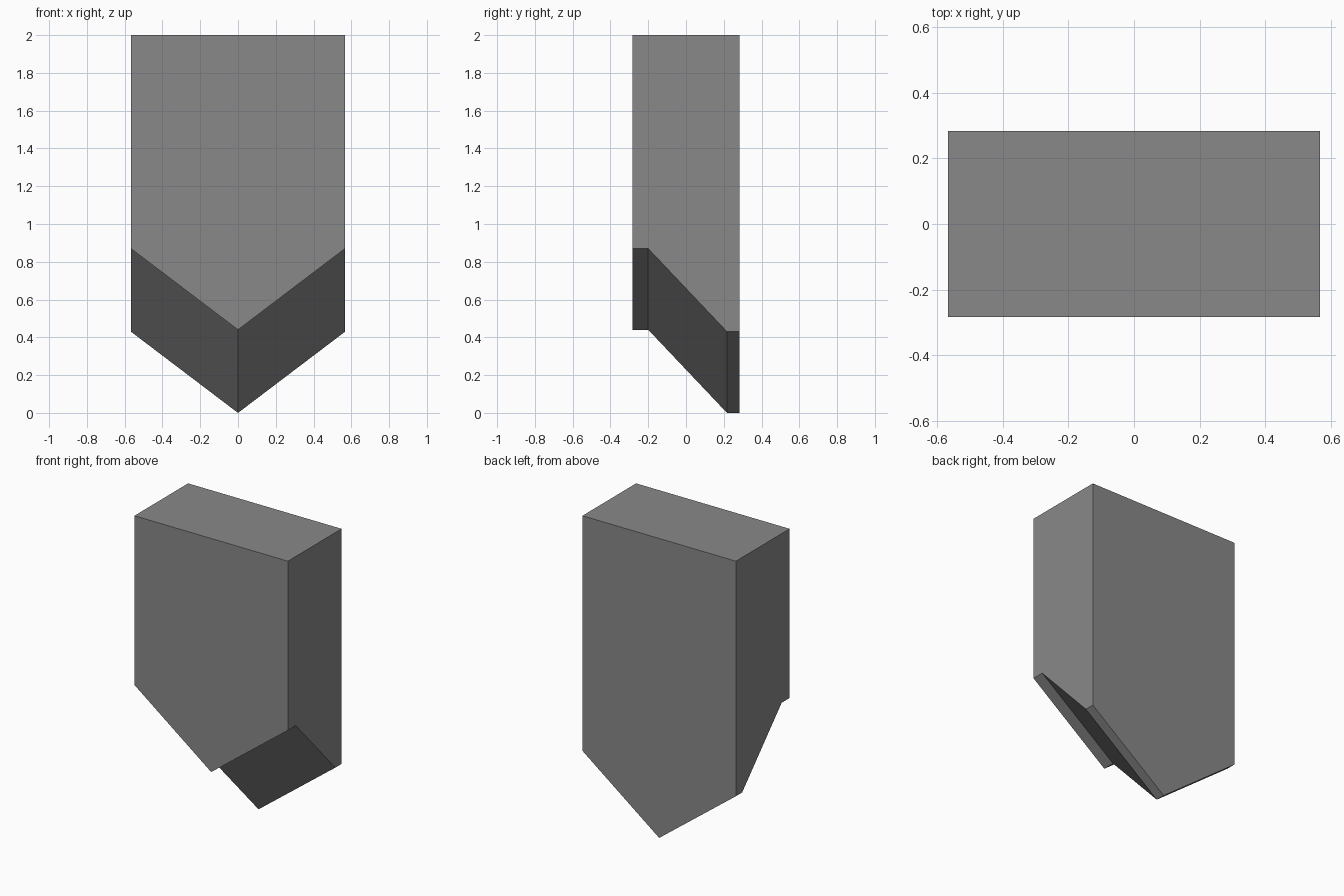
import bpy
import bmesh

cube = bpy.data.objects.get("Cube")
if cube:
    bpy.data.objects.remove(cube, do_unlink=True)

HALF_W, FRONT, BACK, TOP, DROP = 0.567, -0.283, 0.283, 2.0, 0.43

# Plain grey material
grey = bpy.data.materials.new("mid_grey")
grey.use_nodes = True
colour = (0.25, 0.25, 0.25, 1)
grey.diffuse_color = colour
grey.node_tree.nodes["Principled BSDF"].inputs["Base Color"].default_value = colour

# Side outline: flat front lip, sloping underside, flat back lip
underside = [(FRONT, 0.87), (-0.2, 0.87), (0.217, DROP), (BACK, DROP)]


def section(bm, x, drop):
    """One slice across the block, with its underside lowered by drop."""
    lower = [bm.verts.new((x, y, z - drop)) for y, z in underside]
    upper = [bm.verts.new((x, y, TOP)) for y in (BACK, FRONT)]
    return lower + upper


# Loft side, centre and side slices into a block with a pointed base
bm = bmesh.new()
slices = [section(bm, x, d) for x, d in ((-HALF_W, 0), (0, DROP), (HALF_W, 0))]
for a, b in zip(slices, slices[1:]):
    for i in range(len(a)):
        j = (i + 1) % len(a)
        bm.faces.new((a[i], a[j], b[j], b[i]))
bm.faces.new(slices[0])
bm.faces.new(slices[-1])

# Merge the flat halves of the top, front and back
bmesh.ops.dissolve_limit(bm, angle_limit=0.01, verts=bm.verts, edges=bm.edges)
bmesh.ops.recalc_face_normals(bm, faces=bm.faces)

mesh = bpy.data.meshes.new("pointed_block")
bm.to_mesh(mesh)
bm.free()
mesh.materials.append(grey)
block = bpy.data.objects.new("pointed_block", mesh)
bpy.context.collection.objects.link(block)
